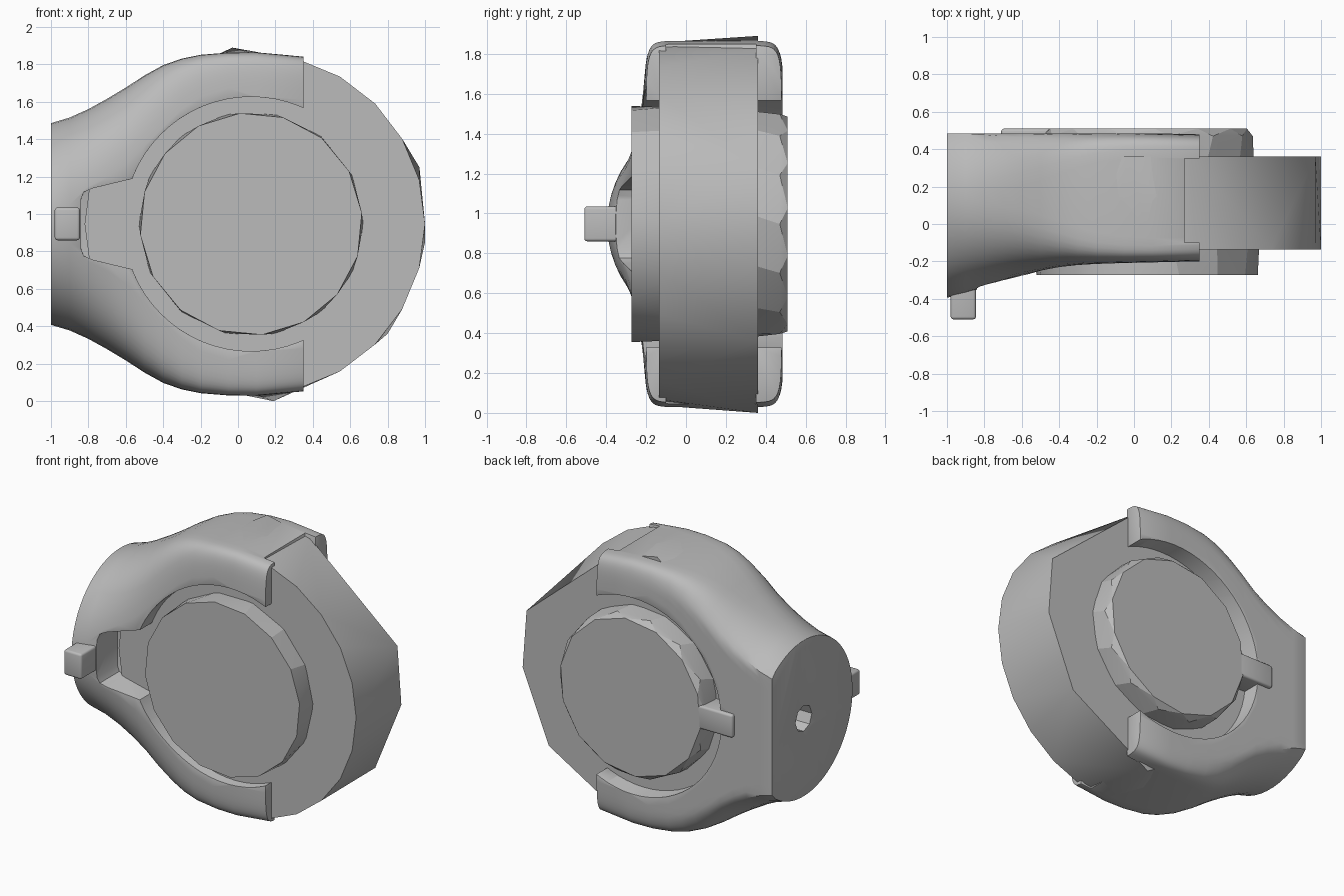
import bpy
import bmesh
from math import sin, cos, pi, radians, copysign

if "Cube" in bpy.data.objects:
    bpy.data.objects.remove(bpy.data.objects["Cube"])

GREY = bpy.data.materials.new("plain grey")
GREY.use_nodes = True
GREY.diffuse_color = (0.5, 0.5, 0.5, 1)
GREY.node_tree.nodes["Principled BSDF"].inputs["Base Color"].default_value = (0.5, 0.5, 0.5, 1)

CX, CZ = 0.09, 0.947     # wheel axis
HX = 0.07                # hub axis


def finish(name, bm):
    bmesh.ops.recalc_face_normals(bm, faces=bm.faces)
    mesh = bpy.data.meshes.new(name)
    bm.to_mesh(mesh)
    bm.free()
    mesh.materials.append(GREY)
    obj = bpy.data.objects.new(name, mesh)
    bpy.context.collection.objects.link(obj)
    return obj


def activate(obj):
    bpy.ops.object.select_all(action='DESELECT')
    obj.select_set(True)
    bpy.context.view_layer.objects.active = obj


def smooth(obj, angle=30):
    activate(obj)
    bpy.ops.object.shade_smooth_by_angle(angle=radians(angle))


def ring(cx, r, sides, y, turn=0.0):
    return [(cx + r * cos(2 * pi * i / sides + turn), y,
             CZ + r * sin(2 * pi * i / sides + turn)) for i in range(sides)]


def hull(name, points):
    bm = bmesh.new()
    for p in points:
        bm.verts.new(p)
    bmesh.ops.convex_hull(bm, input=bm.verts)
    bmesh.ops.dissolve_limit(bm, angle_limit=radians(1), verts=bm.verts, edges=bm.edges)
    return finish(name, bm)


def loft(name, rings):
    bm = bmesh.new()
    loops = [[bm.verts.new(p) for p in r] for r in rings]
    n = len(loops[0])
    for a, b in zip(loops, loops[1:]):
        for i in range(n):
            j = (i + 1) % n
            bm.faces.new((a[i], a[j], b[j], b[i]))
    bm.faces.new(loops[0])
    bm.faces.new(loops[-1])
    return finish(name, bm)


def prism(name, outline, y0, y1):
    return loft(name, [[(x, y, z) for x, z in outline] for y in (y0, y1)])


def box(name, x0, x1, y0, y1, z0, z1, bevel=0.0):
    obj = prism(name, [(x0, z0), (x1, z0), (x1, z1), (x0, z1)], y0, y1)
    if bevel:
        mod = obj.modifiers.new("round", 'BEVEL')
        mod.width, mod.segments = bevel, 3
        activate(obj)
        bpy.ops.object.modifier_apply(modifier=mod.name)
        smooth(obj)
    return obj


def cut(obj, cutter):
    cutter.hide_render = True
    mod = obj.modifiers.new("cut", 'BOOLEAN')
    mod.operation, mod.solver, mod.object = 'DIFFERENCE', 'EXACT', cutter
    activate(obj)
    bpy.ops.object.modifier_apply(modifier=mod.name)
    bpy.data.objects.remove(cutter)


# Housing: round grip end blending into two boxy arms
# each station: x, half height, half depth, squareness
stations = [(-1, .54, .535, 2), (-.9, .57, .51, 2.1), (-.8, .615, .48, 2.3),
            (-.7, .67, .45, 2.6), (-.6, .73, .42, 3.1), (-.5, .795, .395, 4),
            (-.4, .85, .375, 5.2), (-.3, .885, .362, 7), (-.2, .905, .355, 9),
            (-.05, .917, .35, 11), (.1, .918, .346, 12), (.35, .895, .34, 12)]


def section(x, h, d, power):
    pts = []
    for i in range(56):
        a = 2 * pi * (i + 0.5) / 56
        c = copysign(abs(cos(a)) ** (2 / power), cos(a))
        s = copysign(abs(sin(a)) ** (2 / power), sin(a))
        pts.append((x, min(.14 + d * c, .485), CZ + h * s))
    return pts


housing = loft("housing", [section(*s) for s in stations])

# Openings: front round window, front slot, rear window, gap for the wheel, end hole
window = [(x, z) for x, _, z in ring(HX, .68, 64, 0)]
cut(housing, prism("front_window_cutter", window, -1, -.12))
half = [(-.3, .255), (-.56, .243), (-.78, .19), (-.825, .17), (-.84, .13)]
slot = [(x, CZ + z) for x, z in half] + [(x, CZ - z) for x, z in reversed(half)]
cut(housing, prism("slot_cutter", slot, -1, -.121))
cut(housing, prism("rear_window_cutter", window, .34, 1))
cut(housing, box("gap_cutter", .27, .6, -.1, .35, -.2, 2.2))
hole = [[(x, .14 + .09 * cos(k * pi / 4), CZ + .09 * sin(k * pi / 4)) for k in range(8)]
        for x in (-1.2, -.85)]
cut(housing, loft("hole_cutter", hole))

soft = housing.modifiers.new("soft edges", 'BEVEL')
soft.width, soft.segments = .02, 2
soft.limit_method, soft.angle_limit = 'ANGLE', radians(50)
activate(housing)
bpy.ops.object.modifier_apply(modifier=soft.name)
smooth(housing, 35)

# Wheel: fine rim in front, coarse rim behind
rear_rim = [(-.03, 1.89), (.3, 1.82), (.97, 1.25), (1, .85), (.8, .36), (.19, 0),
            (-.45, .38), (-.74, .95), (-.5, 1.5)]
wheel = hull("wheel", ring(CX, .91, 24, -.135) + [(x, .36, z) for x, z in rear_rim])
smooth(wheel, 25)

# Hubs on both sides
front_hub = hull("front_hub", ring(HX, .595, 16, -.272, .1) + ring(HX, .6, 14, -.1))
smooth(front_hub, 20)
rear_hub = hull("rear_hub", ring(HX, .54, 14, .51, .15) + ring(HX, .565, 14, .47)
                + ring(HX, .575, 14, .3, .1))
smooth(rear_hub, 20)

# Small pegs
box("front_peg", -.98, -.845, -.51, -.1, .86, 1.035, .015)
box("rear_peg", -.71, -.44, .3, .51, .87, 1.03, .015)
